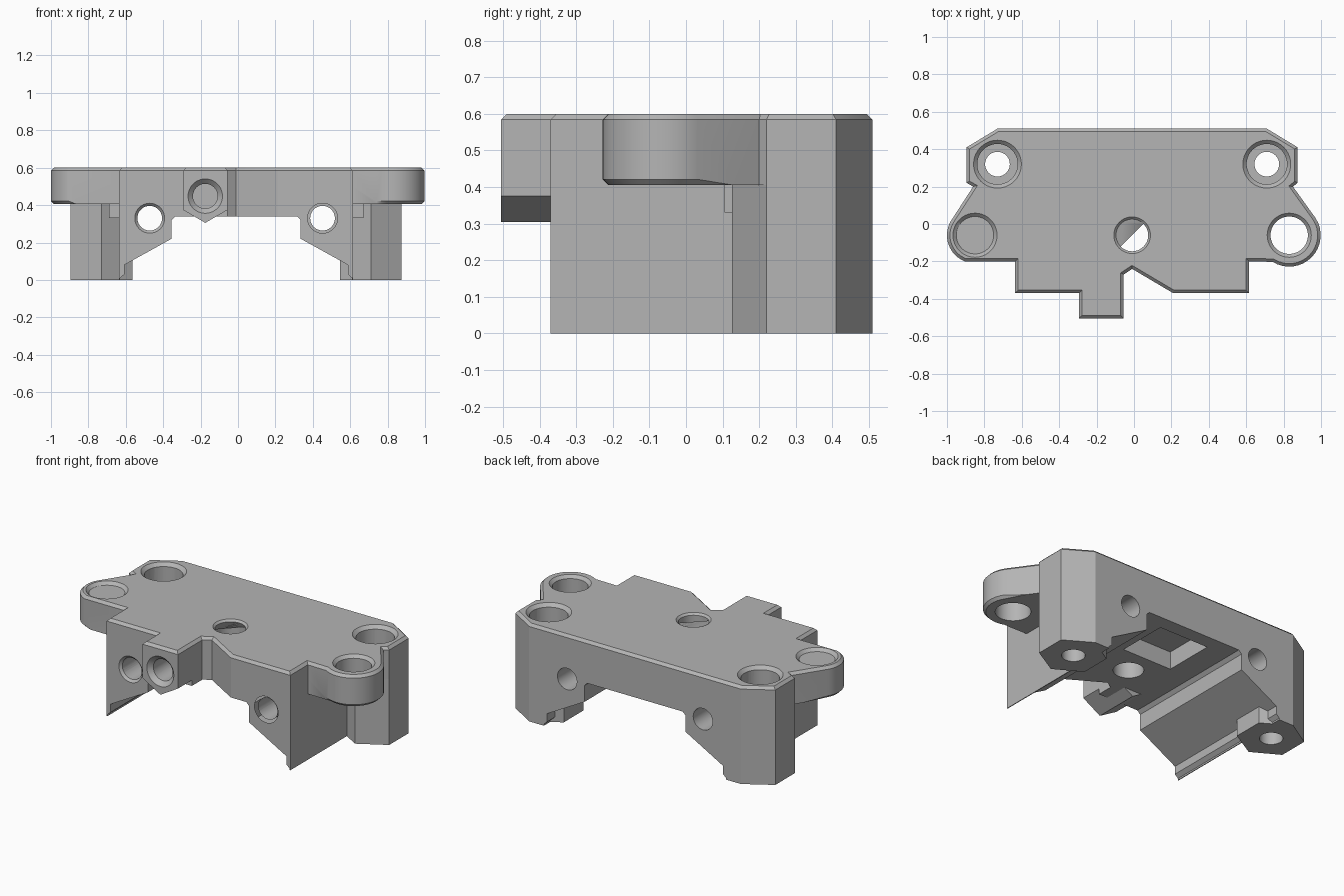
import bpy, bmesh, math
from mathutils import Matrix, Vector

if "Cube" in bpy.data.objects:
    bpy.data.objects.remove(bpy.data.objects["Cube"], do_unlink=True)

grey = bpy.data.materials.new("light_grey_plastic")
grey.use_nodes = True
grey.diffuse_color = (0.46, 0.46, 0.46, 1)
grey.node_tree.nodes["Principled BSDF"].inputs["Base Color"].default_value = (0.46, 0.46, 0.46, 1)

MID = -0.01    # mirror plane of the bracket
TOP = 0.6


def make(name, bm):
    bmesh.ops.recalc_face_normals(bm, faces=bm.faces[:])
    mesh = bpy.data.meshes.new(name)
    bm.to_mesh(mesh)
    bm.free()
    mesh.materials.append(grey)
    ob = bpy.data.objects.new(name, mesh)
    bpy.context.collection.objects.link(ob)
    return ob


def prism(name, outline, lo, hi, axis="Z", bevel=None, width=0.016):
    """Extrude an outline along Z (x, y points) or Y (x, z points)."""
    bm = bmesh.new()
    put = (lambda a, b, h: (a, b, h)) if axis == "Z" else (lambda a, b, h: (a, h, b))
    base = bm.faces.new([bm.verts.new(put(a, b, lo)) for a, b in outline])
    ext = bmesh.ops.extrude_face_region(bm, geom=[base])["geom"]
    shift = Vector(put(0, 0, hi - lo))
    bmesh.ops.translate(bm, vec=shift, verts=[g for g in ext if isinstance(g, bmesh.types.BMVert)])
    bmesh.ops.recalc_face_normals(bm, faces=bm.faces[:])
    if bevel:
        edges = [e for e in bm.edges if bevel(e.verts[0].co, e.verts[1].co)]
        bmesh.ops.bevel(bm, geom=edges, offset=width, segments=1, affect="EDGES", profile=0.5)
    return make(name, bm)


def combine(target, other, operation):
    other.hide_render = True
    mod = target.modifiers.new(operation, "BOOLEAN")
    mod.operation, mod.solver, mod.object = operation, "EXACT", other
    bpy.context.view_layer.objects.active = target
    bpy.ops.object.modifier_apply(modifier=mod.name)
    bpy.data.objects.remove(other, do_unlink=True)


def cone(start, end, r1, r2):
    """Round cutter running from start to end."""
    start, end = Vector(start), Vector(end)
    run = end - start
    turn = Vector((0, 0, 1)).rotation_difference(run).to_matrix().to_4x4()
    bm = bmesh.new()
    bmesh.ops.create_cone(bm, cap_ends=True, segments=40, radius1=r1, radius2=r2, depth=run.length,
                          matrix=Matrix.Translation((start + end) / 2) @ turn)
    return make("hole_cutter", bm)


def drill(target, mouth, end, radius, rim=0.02):
    """Hole from mouth to end, with a chamfered rim at the mouth."""
    mouth, end = Vector(mouth), Vector(end)
    way = (end - mouth).normalized()
    combine(target, cone(mouth - way * 0.05, end, radius, radius), "DIFFERENCE")
    if rim:
        combine(target, cone(mouth - way * rim, mouth + way * rim, radius + 2 * rim, radius), "DIFFERENCE")


def arc(cx, cy, r, a0, a1, n=16):
    angles = [math.radians(a0 + (a1 - a0) * i / n) for i in range(n + 1)]
    return [(cx + r * math.cos(a), cy + r * math.sin(a)) for a in angles]


# lower body, notched at the front
notch = [(-0.055, -0.27), (-0.01, -0.24), (0.21, -0.37), (0.615, -0.37)]
bracket = prism("bracket", [(-0.635, -0.37), (-0.055, -0.37)] + notch
                + [(0.615, 0.18), (0.65, 0.4), (0.71, 0.51), (-0.73, 0.51), (-0.67, 0.4), (-0.635, 0.18)],
                0, 0.5)

# arch through the body, leaving two tapering side webs
half = [(0.62, -0.1), (0.62, 0.01), (0.598, 0.03), (0.598, 0.08), (0.345, 0.22), (0.345, 0.32), (0.325, 0.34)]
arch = [(MID + x, z) for x, z in half] + [(MID - x, z) for x, z in reversed(half)]
combine(bracket, prism("arch_cutter", arch, -1, 1, "Y"), "DIFFERENCE")

# six-sided corner pillars
for side in (-1, 1):
    cx = MID + side * 0.72
    hexagon = [(cx, 0.125), (cx + 0.165, 0.22), (cx + 0.165, 0.41),
               (cx, 0.51), (cx - 0.165, 0.41), (cx - 0.165, 0.22)]
    combine(bracket, prism("pillar", hexagon, 0, 0.5), "UNION")
    # small rib between the ear and the web
    rx = MID + side * 0.64
    rib = [(rx - 0.04, 0.105), (rx + 0.04, 0.105), (rx + 0.04, 0.2), (rx - 0.04, 0.2)]
    combine(bracket, prism("rib", rib, 0.33, 0.45), "UNION")

# pointed underside of the front boss
boss = [(-0.295, 0.45), (-0.295, 0.375), (-0.175, 0.305), (-0.055, 0.375), (-0.055, 0.45)]
combine(bracket, prism("boss", boss, -0.505, -0.22, "Y"), "UNION")

# top plate with round ears, chamfered along the top and under the ears
plate = [(-0.635, -0.37), (-0.295, -0.37), (-0.295, -0.505), (-0.055, -0.505)] + notch
plate += [(0.615, -0.2)] + arc(0.83, -0.06, 0.168, -122, 33)
plate += [(0.85, 0.2), (0.875, 0.22), (0.875, 0.41), (0.71, 0.51)]
plate += [(-0.73, 0.51), (-0.895, 0.41), (-0.895, 0.22), (-0.86, 0.2)]
plate += arc(-0.85, -0.06, 0.15, 150, 249) + [(-0.635, -0.2)]


def plate_edges(a, b):
    top = min(a.z, b.z) > TOP - 0.01
    ear = max(a.z, b.z) < 0.42 and min(abs(a.x), abs(b.x)) > 0.74 and max(a.y, b.y) < 0.1
    return top or ear


combine(bracket, prism("plate", plate, 0.405, TOP, bevel=plate_edges), "UNION")

# pocket under the plate
pocket = [(-0.18, 0.1), (0.16, 0.1), (0.16, 0.42), (-0.18, 0.42)]
combine(bracket, prism("pocket_cutter", pocket, 0.2, 0.45), "DIFFERENCE")

# vertical holes: stepped pillar holes, ears, centre
for x in (-0.73, 0.71):
    drill(bracket, (x, 0.32, TOP), (x, 0.32, 0.2), 0.108)
    drill(bracket, (x, 0.32, 0.3), (x, 0.32, -0.1), 0.066, 0)
for x in (-0.85, 0.83):
    drill(bracket, (x, -0.06, TOP), (x, -0.06, 0.3), 0.1, 0.018)
drill(bracket, (MID, -0.06, TOP), (MID, -0.06, 0.2), 0.086, 0.012)

# holes along the webs, and the blind hole in the boss
for x in (-0.472, 0.452):
    drill(bracket, (x, -0.37, 0.33), (x, 0.7, 0.33), 0.066, 0.014)
drill(bracket, (-0.175, -0.505, 0.448), (-0.175, -0.3, 0.448), 0.066, 0.026)

# crisp edges, smooth round walls
bpy.ops.object.select_all(action="DESELECT")
bracket.select_set(True)
bpy.context.view_layer.objects.active = bracket
bpy.ops.object.shade_smooth_by_angle(angle=math.radians(30))
